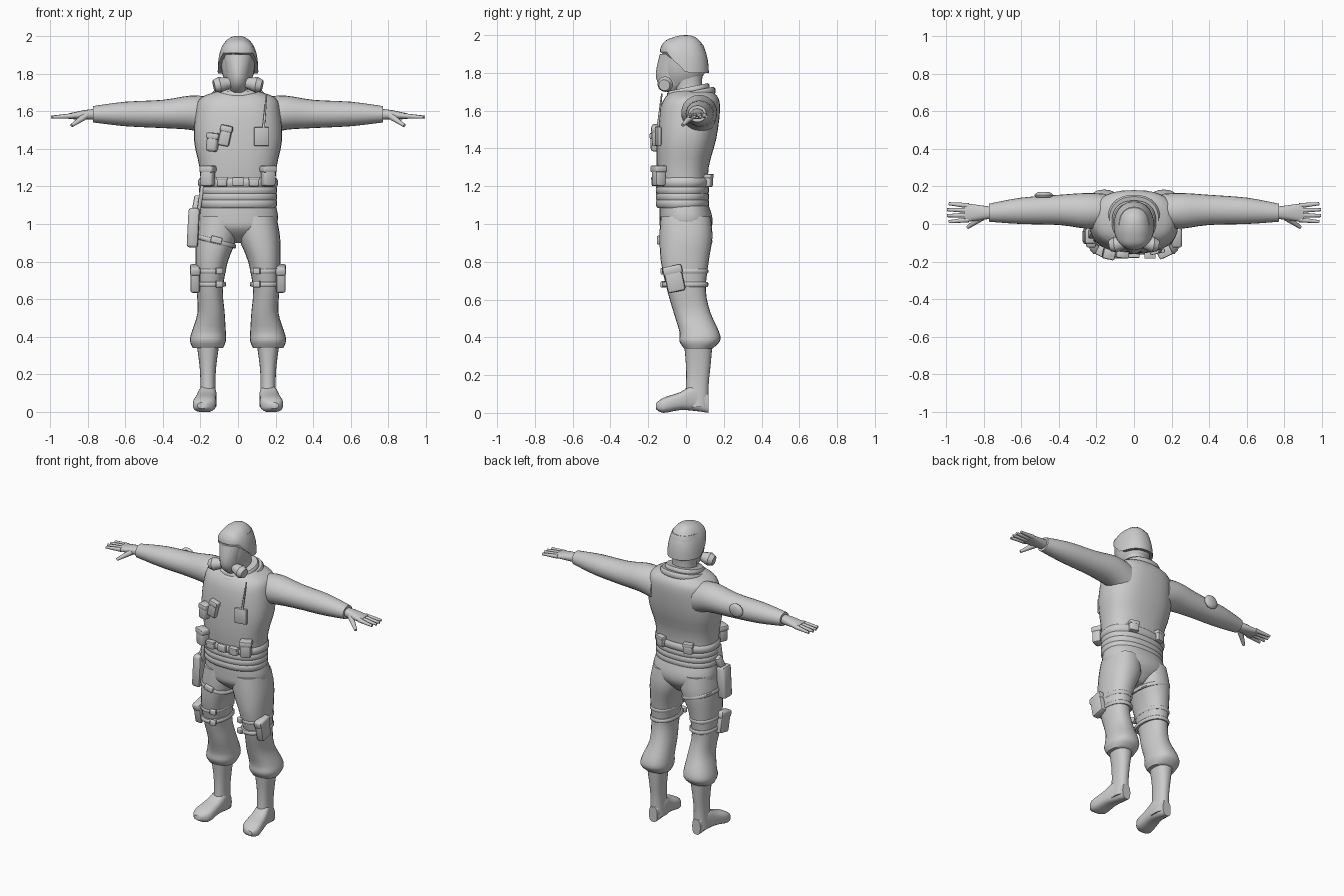
import bpy, bmesh, math
from mathutils import Vector, Euler, Matrix

if "Cube" in bpy.data.objects:
    bpy.data.objects.remove(bpy.data.objects["Cube"])

GREY = (.6, .6, .6, 1)
grey = bpy.data.materials.new("plain_grey")
grey.use_nodes = True
grey.diffuse_color = GREY
grey.node_tree.nodes["Principled BSDF"].inputs["Base Color"].default_value = GREY


def finish(name, bm, both=False):
    """Turn a bmesh into a smooth object, optionally with a mirrored twin."""
    bmesh.ops.recalc_face_normals(bm, faces=bm.faces)
    for prefix in (("left_", "right_") if both else ("",)):
        if prefix == "right_":
            bmesh.ops.scale(bm, vec=(-1, 1, 1), verts=bm.verts)
            bmesh.ops.reverse_faces(bm, faces=bm.faces)
        mesh = bpy.data.meshes.new(prefix + name)
        bm.to_mesh(mesh)
        mesh.materials.append(grey)
        mesh.polygons.foreach_set("use_smooth", [True] * len(mesh.polygons))
        mesh.set_sharp_from_angle(angle=math.radians(45))
        obj = bpy.data.objects.new(prefix + name, mesh)
        bpy.context.collection.objects.link(obj)
    bm.free()


def ring(at, half, low, high, mid=0):
    """Section at a position: centre and half width, then low and high limits."""
    return Vector((at, mid, half, low, high))


def blend(rings, steps):
    """Insert smoothly interpolated sections between the given ones."""
    result = []
    for i in range(len(rings) - 1):
        start, end = rings[i], rings[i + 1]
        before, after = rings[max(i - 1, 0)], rings[min(i + 2, len(rings) - 1)]
        for k in range(steps):
            t = k / steps
            lead, follow = t * (1 - t) ** 2, t * t * (1 - t)
            ease = t * t * (3 - 2 * t)
            result.append(start.lerp(end, ease) + (end - before) / 2 * lead - (after - start) / 2 * follow)
    return result + [rings[-1]]


def loft(name, rings, axis="z", both=False, power=2.3, sides=24, steps=3, adjust=None):
    """Skin rounded sections that follow one another along an axis."""
    bm = bmesh.new()
    loops = []
    for at, mid, half, low, high in blend(rings, steps):
        loop = []
        for i in range(sides):
            turn = math.tau * i / sides
            c, s = math.cos(turn), math.sin(turn)
            a = mid + half * math.copysign(abs(c) ** (2 / power), c)
            b = (low + high) / 2 + (high - low) / 2 * math.copysign(abs(s) ** (2 / power), s)
            co = Vector({"z": (a, b, at), "x": (at, a, b), "y": (a, at, b)}[axis])
            loop.append(bm.verts.new(adjust(co) if adjust else co))
        loops.append(loop)
    for near, far in zip(loops, loops[1:]):
        for i in range(sides):
            j = (i + 1) % sides
            bm.faces.new((near[i], near[j], far[j], far[i]))
    bm.faces.new(loops[0])
    bm.faces.new(loops[-1])
    finish(name, bm, both)


def turned(tilt):
    return Euler([math.radians(angle) for angle in tilt]).to_matrix()


def box(name, at, size, tilt=(0, 0, 0), both=False):
    bm = bmesh.new()
    bmesh.ops.create_cube(bm, size=1)
    bmesh.ops.scale(bm, vec=size, verts=bm.verts)
    bmesh.ops.bevel(bm, geom=bm.edges[:], offset=min(size) / 4, segments=2, affect="EDGES", profile=.5)
    bmesh.ops.transform(bm, matrix=Matrix.Translation(at) @ turned(tilt).to_4x4(), verts=bm.verts)
    finish(name, bm, both)


def pouch(name, at, size, tilt=(0, 0, 0), both=False):
    """Pouch body with a slightly wider closing flap."""
    wide, deep, tall = size
    box(name, at, size, tilt, both)
    top = Vector(at) + turned(tilt) @ Vector((0, 0, tall / 3))
    box(name + "_flap", top, (wide * 1.1, deep * 1.1, tall / 3), tilt, both)


def rod(name, start, end, thick, thin, both=False):
    start, end = Vector(start), Vector(end)
    way = end - start
    bm = bmesh.new()
    bmesh.ops.create_cone(bm, cap_ends=True, segments=12, radius1=thick, radius2=thin, depth=way.length)
    turn = way.to_track_quat("Z", "Y").to_matrix().to_4x4()
    bmesh.ops.transform(bm, matrix=Matrix.Translation((start + end) / 2) @ turn, verts=bm.verts)
    finish(name, bm, both)


def band(name, at, tall, half, low, high, mid=0, both=False, adjust=None):
    """Strap or roll of cloth with softened edges, around the z axis."""
    soft = tall / 5
    edge = dict(half=half - soft, low=low + soft, high=high - soft, mid=mid)
    full = dict(half=half, low=low, high=high, mid=mid)
    loft(name, [ring(at=at - tall / 2, **edge), ring(at=at - tall / 4, **full),
                ring(at=at + tall / 4, **full), ring(at=at + tall / 2, **edge)],
         both=both, steps=1, sides=32, adjust=adjust)


# Torso vest, belt, jacket hem and trouser seat
loft("vest", [ring(at=1.15, half=.195, low=-.14, high=.115),
              ring(at=1.3, half=.205, low=-.155, high=.12),
              ring(at=1.45, half=.235, low=-.155, high=.16),
              ring(at=1.6, half=.225, low=-.14, high=.18),
              ring(at=1.67, half=.2, low=-.11, high=.17),
              ring(at=1.71, half=.1, low=-.07, high=.13)], power=2.5, sides=32)
band("belt", at=1.22, tall=.05, half=.212, low=-.165, high=.13)
for i, fold in enumerate(("lower", "middle", "upper")):
    band(fold + "_jacket_fold", at=1.11 + i * .035, tall=.05, half=.207, low=-.16, high=.122)
loft("trouser_seat", [ring(at=.9, half=.03, low=-.05, high=.07),
                      ring(at=.97, half=.18, low=-.13, high=.13),
                      ring(at=1.03, half=.213, low=-.14, high=.14),
                      ring(at=1.1, half=.2, low=-.14, high=.12)], sides=32)

# Trouser legs, boots and feet
loft("trouser_leg", [ring(at=.34, mid=.16, half=.08, low=-.01, high=.14),
                     ring(at=.38, mid=.16, half=.096, low=-.035, high=.18),
                     ring(at=.43, mid=.155, half=.09, low=-.035, high=.175),
                     ring(at=.53, mid=.143, half=.072, low=-.065, high=.13),
                     ring(at=.65, mid=.15, half=.07, low=-.1, high=.105),
                     ring(at=.8, mid=.14, half=.086, low=-.133, high=.12),
                     ring(at=.93, mid=.114, half=.11, low=-.14, high=.14),
                     ring(at=1.04, mid=.104, half=.1, low=-.135, high=.13)], both=True)
loft("boot_shaft", [ring(at=.03, mid=.16, half=.045, low=-.01, high=.12),
                    ring(at=.15, mid=.16, half=.04, low=0, high=.12),
                    ring(at=.25, mid=.16, half=.045, low=0, high=.13),
                    ring(at=.36, mid=.16, half=.06, low=-.01, high=.14)], both=True)
loft("boot_foot", [ring(at=-.16, mid=.19, half=.025, low=.02, high=.05),
                   ring(at=-.12, mid=.18, half=.06, low=0, high=.08),
                   ring(at=-.03, mid=.17, half=.055, low=.015, high=.11),
                   ring(at=.05, mid=.16, half=.045, low=.01, high=.15),
                   ring(at=.12, mid=.16, half=.03, low=0, high=.1)], axis="y", both=True, power=2.8)

# Sleeves, hands and elbow pad
loft("sleeve", [ring(at=.15, mid=.07, half=.09, low=1.47, high=1.675),
                ring(at=.25, mid=.07, half=.095, low=1.5, high=1.683),
                ring(at=.4, mid=.075, half=.08, low=1.51, high=1.66),
                ring(at=.6, mid=.07, half=.07, low=1.52, high=1.65),
                ring(at=.77, mid=.06, half=.048, low=1.54, high=1.627)], axis="x", both=True, power=2)
loft("palm", [ring(at=.76, mid=.06, half=.032, low=1.555, high=1.612),
              ring(at=.82, mid=.06, half=.04, low=1.555, high=1.605),
              ring(at=.9, mid=.06, half=.05, low=1.558, high=1.588)], axis="x", both=True, sides=16)
for i, finger in enumerate(("index", "middle", "ring", "little")):
    spread = i - 1.5
    rod(finger + "_finger", start=(.88, .06 + spread * .025, 1.575),
        end=(1 - .01 * abs(spread), .06 + spread * .032, 1.568), thick=.014, thin=.008, both=True)
rod("thumb", start=(.81, .035, 1.575), end=(.885, -.018, 1.523), thick=.019, thin=.009, both=True)
loft("elbow_pad", [ring(at=.14, mid=-.48, half=.04, low=1.565, high=1.635),
                   ring(at=.155, mid=-.48, half=.05, low=1.555, high=1.645),
                   ring(at=.17, mid=-.48, half=.03, low=1.57, high=1.63)], axis="y", power=2)


# Neck and wrapped scarf, which sits lower at the front
def slant(co):
    co.z += co.y / 5
    return co


loft("neck", [ring(at=1.66, half=.08, low=-.05, high=.1),
              ring(at=1.73, half=.07, low=-.06, high=.085),
              ring(at=1.82, half=.075, low=-.07, high=.09)])
band("lower_scarf", at=1.675, tall=.045, half=.14, low=-.115, high=.155, adjust=slant)
band("upper_scarf", at=1.7, tall=.045, half=.118, low=-.1, high=.125, adjust=slant)

# Head, breathing mask and its two filters
loft("head", [ring(at=1.73, half=.05, low=-.1, high=.04),
              ring(at=1.8, half=.085, low=-.12, high=.1),
              ring(at=1.9, half=.092, low=-.125, high=.105),
              ring(at=1.95, half=.08, low=-.11, high=.09)])
loft("breathing_mask", [ring(at=1.7, half=.03, low=-.1, high=-.05),
                        ring(at=1.74, half=.055, low=-.145, high=0),
                        ring(at=1.8, half=.063, low=-.16, high=0),
                        ring(at=1.9, half=.08, low=-.138, high=0)], power=1.8)
rod("mask_filter", start=(.045, -.1, 1.75), end=(.1, -.11, 1.74), thick=.028, thin=.042, both=True)
rod("filter_cap", start=(.1, -.11, 1.74), end=(.128, -.115, 1.735), thick=.042, thin=.03, both=True)


# Helmet dome, with the rim raised over the face
def raise_rim(co):
    lift = min(1, max(0, -co.y * 10))
    rise = min(.03, lift / 10) + .08 * lift ** 2
    co.z += rise * (2 - co.z) * 5
    return co


DOME = .2
dome_rings = []
for i in range(10):
    angle = math.pi / 2 * (i + .1) / 9.1
    swell = math.sin(angle) ** .9
    dome_rings.append(ring(at=2 - DOME * (1 - math.cos(angle)) ** 1.1, half=.108 * swell,
                           low=-.138 * swell, high=.121 * swell))
loft("helmet", dome_rings, power=2.15, sides=32, steps=1, adjust=raise_rim)

# Chest gear
pouch("outer_chest_pouch", at=(-.135, -.155, 1.435), size=(.06, .06, .1), tilt=(0, 6, -12))
pouch("inner_chest_pouch", at=(-.068, -.16, 1.47), size=(.06, .04, .11), tilt=(0, 12, -5))
box("radio_pocket", at=(.125, -.148, 1.465), size=(.08, .02, .1), tilt=(0, 0, 12))
rod("radio_antenna", start=(.135, -.15, 1.5), end=(.152, -.128, 1.69), thick=.007, thin=.004)

# Belt gear
pouch("side_belt_pouch", at=(.16, -.145, 1.255), size=(.07, .06, .11), tilt=(0, 0, 25), both=True)
pouch("front_belt_pouch", at=(.085, -.165, 1.225), size=(.055, .035, .05), both=True)
box("belt_buckle", at=(0, -.17, 1.225), size=(.06, .02, .045))
pouch("back_belt_pouch", at=(.1, .118, 1.23), size=(.06, .04, .07), tilt=(0, 0, -15), both=True)

# Thigh pouches, straps and holster
pouch("thigh_pouch", at=(.228, -.062, .71), size=(.05, .095, .14), tilt=(12, 0, 0), both=True)
for name, height in (("upper_thigh_strap", .75), ("lower_thigh_strap", .68)):
    band(name, at=height, tall=.025, mid=.146, half=.083, low=-.128, high=.118, both=True)
    box(name + "_buckle", at=(.1, -.12, height), size=(.04, .022, .034), tilt=(0, 0, -15), both=True)
box("holster_body", at=(-.238, -.065, .98), size=(.06, .085, .21), tilt=(0, 3, 0))
box("holster_grip", at=(-.222, -.045, 1.105), size=(.035, .045, .09), tilt=(-20, 10, 0))
box("holster_hanger", at=(-.2, -.07, 1.13), size=(.02, .045, .16), tilt=(0, 8, 0))
band("holster_strap", at=.91, tall=.025, mid=-.12, half=.11, low=-.145, high=.139,
     adjust=lambda co: co - Vector((0, 0, (co.x + .13) / 4)))
box("holster_buckle", at=(-.115, -.143, .915), size=(.06, .022, .035), tilt=(0, 14, 0))
